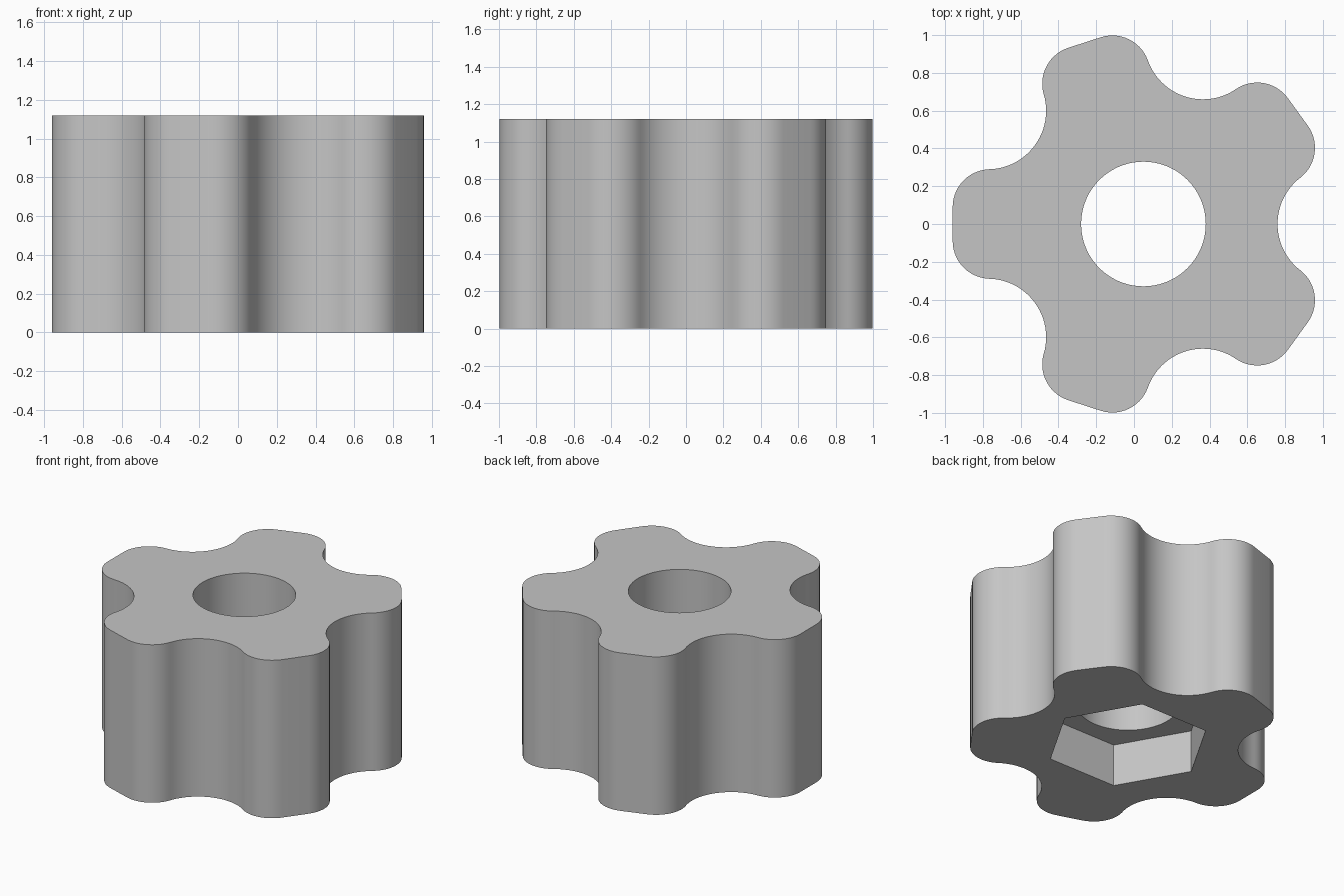
import bpy
import bmesh
from math import cos, sin, pi, atan2, radians
from mathutils import Vector, Matrix

if "Cube" in bpy.data.objects:
    bpy.data.objects.remove(bpy.data.objects["Cube"])

HEIGHT = 1.12
CENTRE = Vector((0.05, 0))
LOBES = 5
TIP, CORNER, HALF_FLAT = 1.01, 0.2, 0.09    # lobe end distance, corner radius, half flat width
VALLEY_DIST, VALLEY_RADIUS = 1.02, 0.31     # scooped finger grips
HOLE_RADIUS, NUT_RADIUS, NUT_DEPTH = 0.33, 0.53, 0.30

grey = bpy.data.materials.new("grey_plastic")
grey.use_nodes = True
grey.diffuse_color = (0.56, 0.56, 0.56, 1)
grey.node_tree.nodes["Principled BSDF"].inputs["Base Color"].default_value = grey.diffuse_color


def arc(centre, radius, start, end, steps):
    angles = [start + (end - start) * i / steps for i in range(steps + 1)]
    return [centre + radius * Vector((cos(a), sin(a))) for a in angles]


def prism(name, outline, bottom, top):
    """Extrude a closed flat outline straight up."""
    bm = bmesh.new()
    base = bm.faces.new([bm.verts.new((p.x, p.y, bottom)) for p in outline])
    walls = bmesh.ops.extrude_face_region(bm, geom=[base])
    verts = [v for v in walls["geom"] if isinstance(v, bmesh.types.BMVert)]
    bmesh.ops.translate(bm, verts=verts, vec=(0, 0, top - bottom))
    bmesh.ops.recalc_face_normals(bm, faces=bm.faces)
    mesh = bpy.data.meshes.new(name)
    bm.to_mesh(mesh)
    bm.free()
    mesh.materials.append(grey)
    obj = bpy.data.objects.new(name, mesh)
    bpy.context.collection.objects.link(obj)
    return obj


# One lobe along +x: two rounded corners, then the valley after it
corner = Vector((TIP - CORNER, HALF_FLAT))
half = pi / LOBES
valley = VALLEY_DIST * Vector((cos(half), sin(half)))
to_valley = valley - corner
meet = atan2(to_valley.y, to_valley.x)
lobe = arc(Vector((corner.x, -corner.y)), CORNER, -meet, 0, 14)
lobe += arc(corner, CORNER, 0, meet, 14)
start = meet + pi                            # from this corner round to the next one
sweep = 2 * (half + pi - start)
lobe += arc(valley, VALLEY_RADIUS, start, start + sweep, 24)[1:-1]

outline = []
for i in range(LOBES):
    turn = Matrix.Rotation(pi + i * 2 * half, 2)
    outline += [CENTRE + turn @ p for p in lobe]

# Knob body with a bore and a hexagonal nut pocket underneath
knob = prism("knob_body", outline, 0, HEIGHT)
cutters = [
    prism("bore_cutter", arc(CENTRE, HOLE_RADIUS, 0, 2 * pi, 72)[:-1], -0.1, HEIGHT + 0.1),
    prism("nut_pocket_cutter", arc(CENTRE, NUT_RADIUS, 0, 2 * pi, 6)[:-1], -0.1, NUT_DEPTH),
]
bpy.context.view_layer.objects.active = knob
for cutter in cutters:
    cutter.hide_render = True
    cut = knob.modifiers.new(cutter.name, "BOOLEAN")
    cut.operation = "DIFFERENCE"
    cut.solver = "EXACT"
    cut.object = cutter
    bpy.ops.object.modifier_apply(modifier=cut.name)
for cutter in cutters:
    bpy.data.objects.remove(cutter)

bpy.ops.object.select_all(action="DESELECT")
knob.select_set(True)
bpy.ops.object.shade_smooth_by_angle(angle=radians(30))
